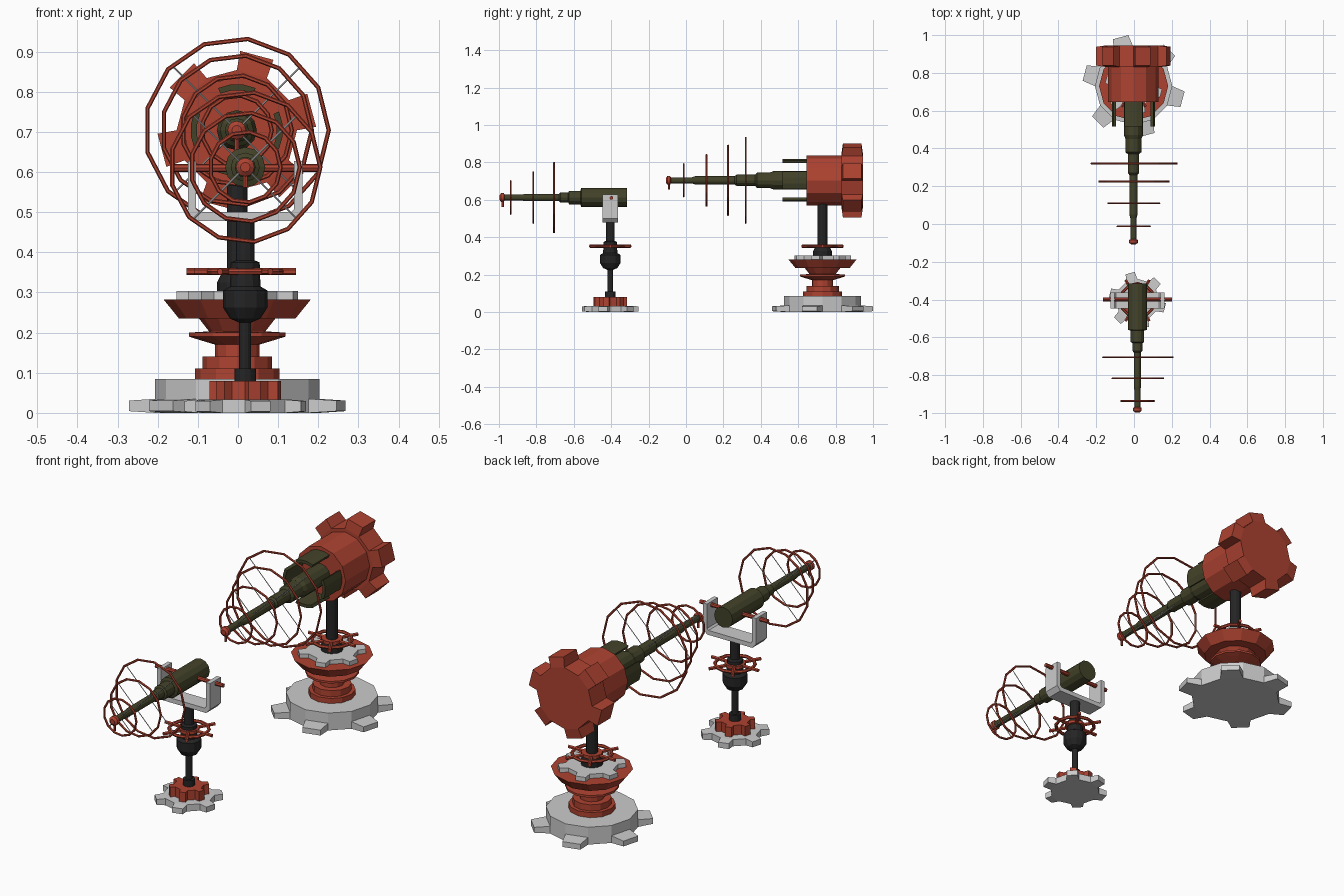
import bpy, bmesh
from math import sin, cos, pi, radians
from mathutils import Vector, Matrix

if "Cube" in bpy.data.objects:
    bpy.data.objects.remove(bpy.data.objects["Cube"])

UP = Matrix.Identity(4)
FWD = Matrix.Rotation(pi / 2, 4, 'X')   # local z -> world -y, local y -> world z
Z = Vector((0, 0, 1))


def material(name, rgb):
    m = bpy.data.materials.new(name)
    m.diffuse_color = (*rgb, 1)
    m.use_nodes = True
    m.node_tree.nodes["Principled BSDF"].inputs["Base Color"].default_value = m.diffuse_color
    return m


RED = material("red_paint", (0.42, 0.055, 0.03))
BLACK = material("black_metal", (0.018, 0.018, 0.018))
OLIVE = material("olive_paint", (0.055, 0.055, 0.022))
GREY = None


def finish(bm, name, mat, loc, rot=UP):
    bmesh.ops.recalc_face_normals(bm, faces=bm.faces)
    me = bpy.data.meshes.new(name)
    bm.to_mesh(me)
    bm.free()
    ob = bpy.data.objects.new(name, me)
    bpy.context.collection.objects.link(ob)
    ob.matrix_world = Matrix.Translation(loc) @ rot
    if mat:
        me.materials.append(mat)
    return ob


def add_lathe(bm, prof, n=12):
    """Closed turned solid from (radius, height) points; returns side faces."""
    rings = [[bm.verts.new((r * cos(2 * pi * i / n), r * sin(2 * pi * i / n), z))
              for i in range(n)] for r, z in prof]
    sides = []
    for a, b in zip(rings, rings[1:]):
        for i in range(n):
            j = (i + 1) % n
            sides.append(bm.faces.new((a[i], a[j], b[j], b[i])))
    bm.faces.new(rings[0][::-1])
    bm.faces.new(rings[-1])
    return sides


def lathe(name, prof, mat, loc, rot=UP, n=12):
    bm = bmesh.new()
    add_lathe(bm, prof, n)
    return finish(bm, name, mat, loc, rot)


def gear(name, r, reach, z0, z1, mat, loc, rot=UP, phase=1, sw=0.8, sz=1.0):
    """12-sided disc with every other side face pulled out into a tooth."""
    bm = bmesh.new()
    sides = add_lathe(bm, [(r, z0), (r, z1)])
    for f in bmesh.ops.extrude_discrete_faces(bm, faces=sides[phase::2])["faces"]:
        c = f.calc_center_median()
        n = Vector((c.x, c.y, 0)).normalized()
        t = Z.cross(n)
        for v in f.verts:
            d = v.co - c
            v.co = c + n * (reach - n.dot(c)) + t * (d.dot(t) * sw) + Z * (d.z * sz)
    return finish(bm, name, mat, loc, rot)


def add_ring(bm, R, r, z, n, m=6):
    grid = [[bm.verts.new(((R + r * cos(2 * pi * k / m)) * cos(2 * pi * i / n),
                           (R + r * cos(2 * pi * k / m)) * sin(2 * pi * i / n),
                           z + r * sin(2 * pi * k / m))) for k in range(m)] for i in range(n)]
    for i in range(n):
        for k in range(m):
            a, b, l = grid[i], grid[(i + 1) % n], (k + 1) % m
            bm.faces.new((a[k], b[k], b[l], a[l]))


def add_rod(bm, p, q, r, n=6):
    p, q = Vector(p), Vector(q)
    m = Matrix.Translation((p + q) / 2) @ (q - p).to_track_quat('Z', 'Y').to_matrix().to_4x4()
    bmesh.ops.create_cone(bm, cap_ends=True, segments=n, radius1=r, radius2=r,
                          depth=(q - p).length, matrix=m)


def handwheel(name, loc):
    bm = bmesh.new()
    add_ring(bm, 0.09, 0.008, 0.352, 12)
    add_lathe(bm, [(0.048, 0.345), (0.048, 0.36)])
    for i in range(6):
        a = radians(60 * i)
        add_rod(bm, (0, 0, 0.352), (0.126 * cos(a), 0.126 * sin(a), 0.352), 0.0085)
    finish(bm, name, RED, loc)


def emitter(prefix, loc, rings, tip):
    """Hoops, diagonal spokes and red tip in front of a barrel."""
    for k, (z, R) in enumerate(rings):
        bm = bmesh.new()
        add_ring(bm, R - 0.005, 0.0055, z, 13)
        finish(bm, f"{prefix}_hoop_{k + 1}", RED, loc, FWD)
        bm = bmesh.new()
        for i in range(4):
            a = radians(45 + 90 * i)
            add_rod(bm, (0, 0, z), ((R - 0.008) * cos(a), (R - 0.008) * sin(a), z), 0.0025, 4)
        finish(bm, f"{prefix}_hoop_spokes_{k + 1}", GREY, loc, FWD)
    lathe(prefix + "_tip", [(0.012, tip - 0.03), (0.023, tip - 0.023), (0.023, tip - 0.008),
                            (0.012, tip)], RED, loc, FWD)
    bm = bmesh.new()
    add_rod(bm, (0, 0, tip - 0.017), (0, -0.05, tip - 0.017), 0.006)
    finish(bm, prefix + "_tip_pin", RED, loc, FWD)


# ---------- Large rear cannon ----------
B = Vector((-0.002, 0.73, 0))
gear("large_base_gear", 0.205, 0.268, 0, 0.035, GREY, B, sw=0.8, sz=0.75)
lathe("large_base_disc", [(0.205, 0.03), (0.205, 0.085)], GREY, B)
lathe("large_pedestal", [(0.105, 0.08), (0.105, 0.11), (0.087, 0.11), (0.087, 0.14),
                         (0.055, 0.14), (0.055, 0.17), (0.095, 0.182), (0.12, 0.19),
                         (0.12, 0.2), (0.07, 0.203), (0.095, 0.235), (0.145, 0.235),
                         (0.183, 0.282), (0.11, 0.282)], RED, B)
gear("large_collar_gear", 0.115, 0.15, 0.282, 0.303, GREY, B)
lathe("large_post", [(0.05, 0.3), (0.05, 0.325), (0.04, 0.345), (0.026, 0.36), (0.026, 0.6)],
      BLACK, B)
handwheel("large_handwheel", B)

C = Vector((-0.003, 0, 0.704))
lathe("large_barrel", [(0.05, -0.66), (0.05, -0.47), (0.042, -0.45), (0.042, -0.38),
                       (0.03, -0.37), (0.03, -0.27), (0.022, -0.26), (0.022, -0.05),
                       (0.016, -0.03), (0.016, 0.085)], OLIVE, C, FWD)
lathe("large_housing", [(0.134, -0.84), (0.134, -0.645)], RED, C, FWD)
gear("large_housing_gear", 0.15, 0.193, -0.945, -0.832, RED, C, FWD, phase=0, sw=1.1, sz=0.88)

# curved plates around the barrel root
for q in range(4):
    bm = bmesh.new()
    arc = [radians(90 * q + a) for a in (-24, -8, 8, 24)]
    pts = [(0.115, a) for a in arc] + [(0.1, a) for a in reversed(arc)]
    f = bm.faces.new([bm.verts.new((r * cos(a), r * sin(a), -0.66)) for r, a in pts])
    ext = bmesh.ops.extrude_face_region(bm, geom=[f])["geom"]
    bmesh.ops.translate(bm, vec=(0, 0, 0.145),
                        verts=[v for v in ext if isinstance(v, bmesh.types.BMVert)])
    finish(bm, f"large_barrel_plate_{q + 1}", OLIVE, C, FWD)
emitter("large", C, [(-0.32, 0.234), (-0.225, 0.192), (-0.11, 0.142), (0.012, 0.092)], 0.108)

# ---------- Small front cannon ----------
S = Vector((0.018, -0.405, 0))
gear("small_base_gear", 0.114, 0.15, 0, 0.033, GREY, S, sw=0.85, sz=0.8)
gear("small_foot_gear", 0.066, 0.088, 0.03, 0.08, RED, S, sw=0.9)
lathe("small_post", [(0.027, 0.075), (0.027, 0.11), (0.015, 0.11), (0.015, 0.225),
                     (0.038, 0.235), (0.055, 0.262), (0.055, 0.305), (0.038, 0.315),
                     (0.036, 0.375), (0.023, 0.38), (0.023, 0.49)], BLACK, S)
handwheel("small_handwheel", S)

# U bracket: half outline mirrored, then given depth
half = [(0.123, 0.478), (0.143, 0.5), (0.143, 0.627), (0.122, 0.627), (0.122, 0.508), (0.114, 0.5)]
outline = half + [(-x, z) for x, z in reversed(half)]
bm = bmesh.new()
f = bm.faces.new([bm.verts.new((x, -0.042, z)) for x, z in outline])
ext = bmesh.ops.extrude_face_region(bm, geom=[f])["geom"]
bmesh.ops.translate(bm, vec=(0, 0.084, 0),
                    verts=[v for v in ext if isinstance(v, bmesh.types.BMVert)])
finish(bm, "small_bracket", GREY, S)

bm = bmesh.new()
add_rod(bm, (-0.183, 0, 0.61), (0.183, 0, 0.61), 0.01, 8)
finish(bm, "small_trunnion", RED, S + Vector((0, 0.006, 0)))

D = Vector((0.018, 0, 0.612))
lathe("small_barrel", [(0.05, 0.315), (0.05, 0.56), (0.036, 0.565), (0.036, 0.625),
                       (0.026, 0.63), (0.026, 0.672), (0.019, 0.68), (0.019, 0.86),
                       (0.016, 0.88), (0.016, 0.975)], OLIVE, D, FWD)
emitter("small", D, [(0.705, 0.192), (0.817, 0.141), (0.937, 0.093)], 0.997)
